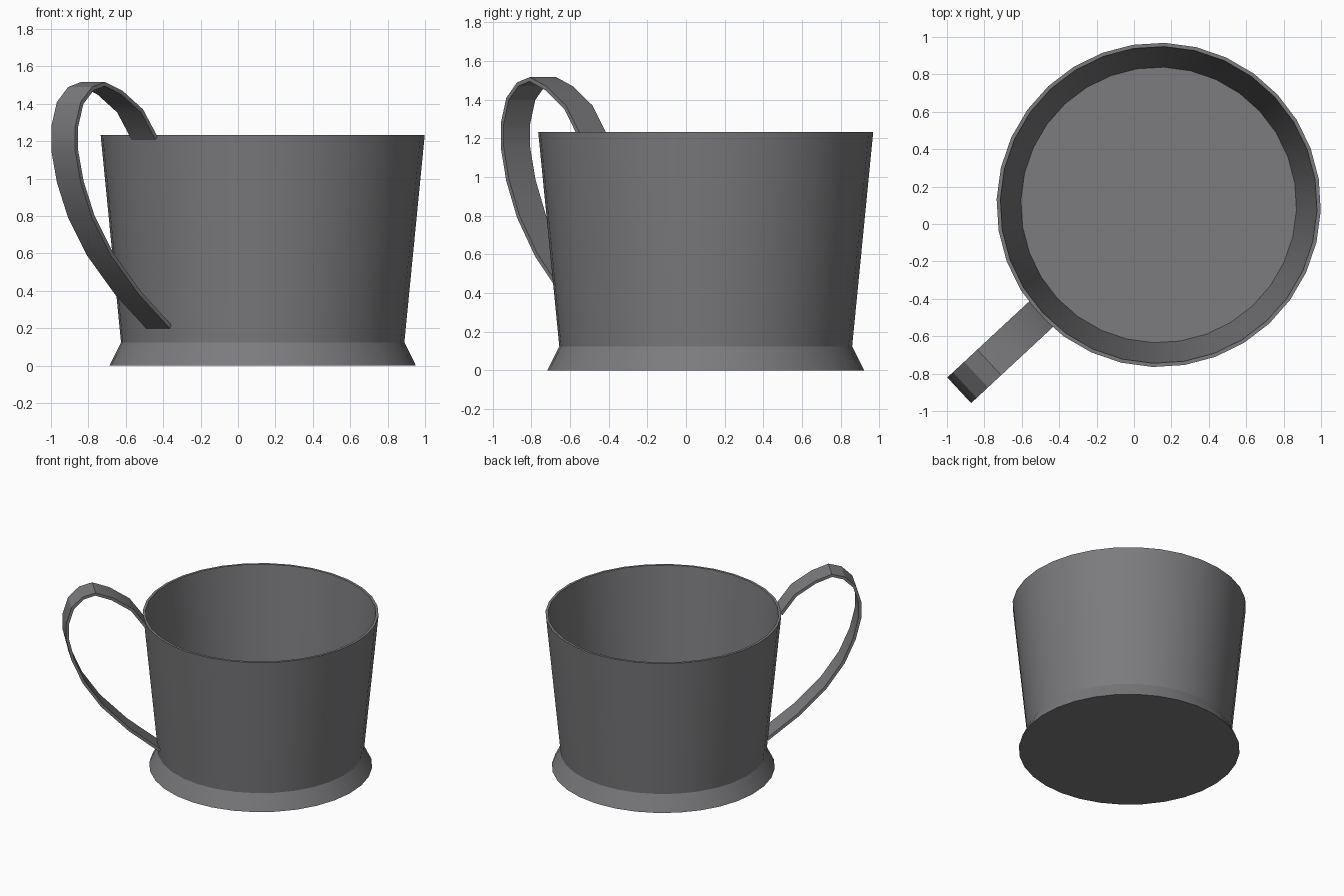
import bpy, bmesh, math
from mathutils import Vector

if "Cube" in bpy.data.objects:
    bpy.data.objects.remove(bpy.data.objects["Cube"])

CENTRE = Vector((0.132, 0.102, 0.0))
ANGLE = math.radians(222.9)      # direction the handle points
SIDES = 32

grey = bpy.data.materials.new("dark_grey")
grey.diffuse_color = (0.2, 0.2, 0.21, 1)
grey.use_nodes = True
grey.node_tree.nodes["Principled BSDF"].inputs["Base Color"].default_value = grey.diffuse_color


def finish(name, bm):
    bmesh.ops.recalc_face_normals(bm, faces=bm.faces)
    mesh = bpy.data.meshes.new(name)
    bm.to_mesh(mesh)
    bm.free()
    mesh.materials.append(grey)
    ob = bpy.data.objects.new(name, mesh)
    ob.location = CENTRE
    ob.rotation_euler.z = ANGLE
    bpy.context.collection.objects.link(ob)
    bpy.ops.object.select_all(action='DESELECT')
    ob.select_set(True)
    bpy.context.view_layer.objects.active = ob
    bpy.ops.object.shade_smooth_by_angle(angle=math.radians(25))
    return ob


# Cup body: closed profile (radius, height) turned round the axis
profile = [(0.82, 0), (0.758, 0.125), (0.867, 1.233), (0.847, 1.233), (0.737, 0.125)]
bm = bmesh.new()
rings = [[bm.verts.new((r * math.cos(math.tau * i / SIDES),
                        r * math.sin(math.tau * i / SIDES), z))
          for i in range(SIDES)] for r, z in profile]
for a, b in zip(rings, rings[1:]):
    for i in range(SIDES):
        j = (i + 1) % SIDES
        bm.faces.new((a[i], a[j], b[j], b[i]))
bm.faces.new(rings[0])       # underside
bm.faces.new(rings[-1])      # inner floor
finish("cup_body", bm)

# Handle: flat strap following an outer path (radius, height)
path = [(0.765, 0.20), (0.99, 0.38), (1.196, 0.59), (1.333, 0.79), (1.415, 0.98),
        (1.456, 1.15), (1.456, 1.28), (1.415, 1.41), (1.333, 1.49), (1.237, 1.517),
        (1.11, 1.47), (0.96, 1.37), (0.853, 1.222)]
WIDTH, THICK = 0.187, 0.022
pts = [Vector(p) for p in path]
bm = bmesh.new()
sections = []
for i, p in enumerate(pts):
    t = (pts[min(i + 1, len(pts) - 1)] - pts[max(i - 1, 0)]).normalized()
    q = p + Vector((-t.y, t.x)) * THICK
    sections.append([bm.verts.new((c.x, s * WIDTH / 2, c.y))
                     for c, s in ((p, -1), (p, 1), (q, 1), (q, -1))])
for a, b in zip(sections, sections[1:]):
    for k in range(4):
        m = (k + 1) % 4
        bm.faces.new((a[k], a[m], b[m], b[k]))
bm.faces.new(sections[0])
bm.faces.new(sections[-1])
finish("handle", bm)
